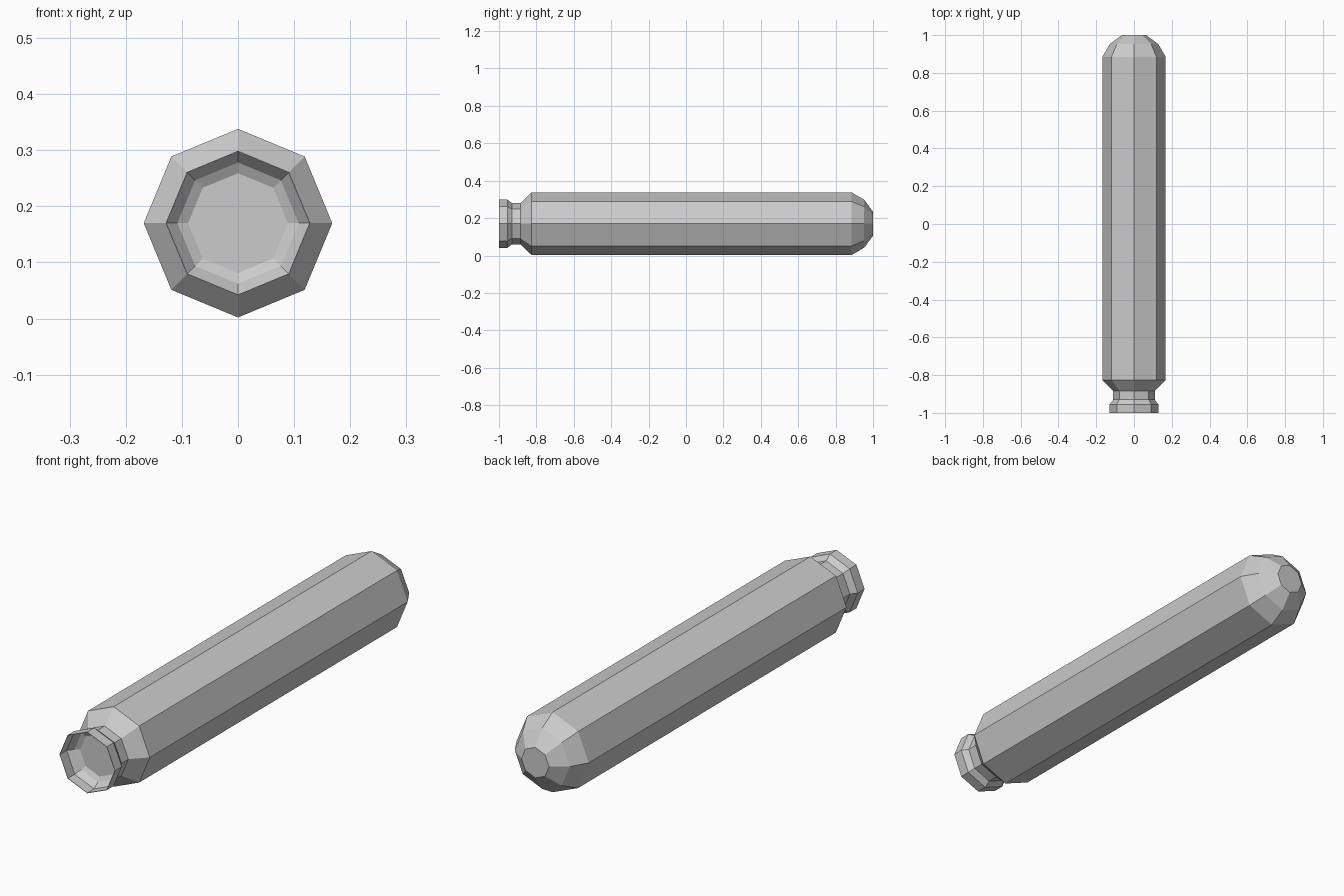
import bpy, bmesh, math

if "Cube" in bpy.data.objects:
    bpy.data.objects.remove(bpy.data.objects["Cube"])

SIDES = 8
AXIS_Z = 0.17


def lathe(name, profile):
    """Revolve (y, radius) points around the long axis and cap both ends."""
    bm = bmesh.new()
    rings = []
    for y, r in profile:
        rings.append([bm.verts.new((r * math.cos(i * math.tau / SIDES), y,
                                    AXIS_Z + r * math.sin(i * math.tau / SIDES)))
                      for i in range(SIDES)])
    for a, b in zip(rings, rings[1:]):
        for i in range(SIDES):
            j = (i + 1) % SIDES
            bm.faces.new((a[i], a[j], b[j], b[i]))
    bm.faces.new(rings[0])
    bm.faces.new(rings[-1])
    bmesh.ops.recalc_face_normals(bm, faces=bm.faces)
    mesh = bpy.data.meshes.new(name)
    bm.to_mesh(mesh)
    bm.free()
    obj = bpy.data.objects.new(name, mesh)
    bpy.context.collection.objects.link(obj)
    return obj


# recessed base, thin rim, groove, shoulder, long body and domed tip
recess = [(-0.92, 0.089), (-0.93, 0.108), (-0.955, 0.127), (-1.0, 0.127)]
rim_and_groove = [(-1.0, 0.129), (-0.955, 0.129), (-0.93, 0.11), (-0.885, 0.11)]
body_and_dome = [(-0.825, 0.168), (0.885, 0.168), (0.953, 0.128), (1.0, 0.064)]
lathe("tube_body", recess + rim_and_groove + body_and_dome)
